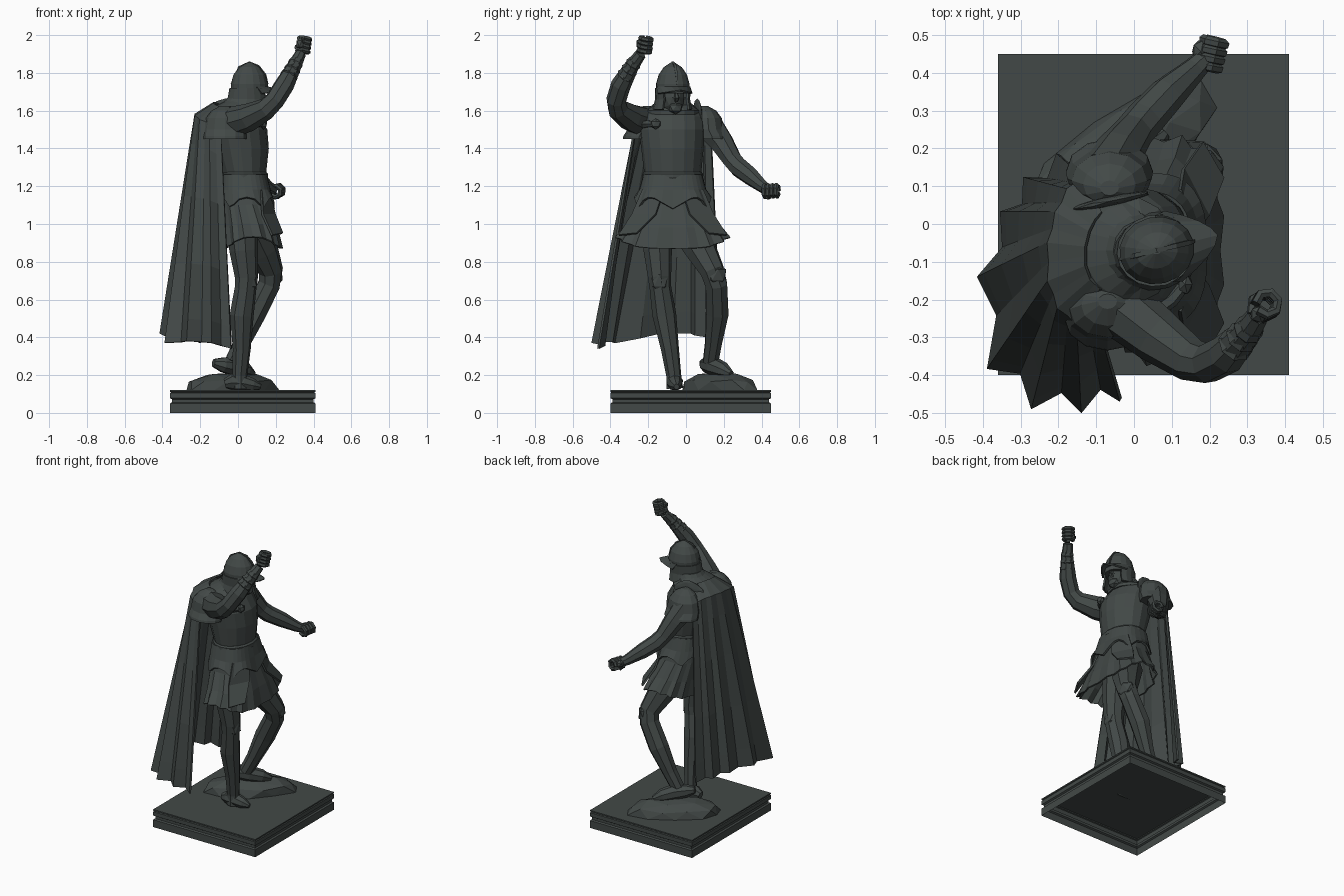
import bpy, bmesh, math, random
from mathutils import Vector as V, Matrix

if "Cube" in bpy.data.objects:
    bpy.data.objects.remove(bpy.data.objects["Cube"])

random.seed(4)
stone = bpy.data.materials.new("dark_green_grey_stone")
stone.diffuse_color = (0.055, 0.066, 0.063, 1)
stone.use_nodes = True
stone.node_tree.nodes["Principled BSDF"].inputs["Base Color"].default_value = stone.diffuse_color


def finish(name, bm):
    bmesh.ops.recalc_face_normals(bm, faces=bm.faces)
    me = bpy.data.meshes.new(name)
    bm.to_mesh(me)
    bm.free()
    me.materials.append(stone)
    ob = bpy.data.objects.new(name, me)
    bpy.context.collection.objects.link(ob)
    return ob


def grid(name, rows, closed=True, caps=(True, True), thick=0):
    """Skin between rows of points."""
    bm = bmesh.new()
    vs = [[bm.verts.new(p) for p in r] for r in rows]
    n = len(rows[0])
    for a, b in zip(vs, vs[1:]):
        for i in range(n if closed else n - 1):
            j = (i + 1) % n
            bm.faces.new((a[i], a[j], b[j], b[i]))
    if closed and caps[0]:
        bm.faces.new(vs[0])
    if closed and caps[1]:
        bm.faces.new(vs[-1])
    ob = finish(name, bm)
    if thick:
        m = ob.modifiers.new("thickness", 'SOLIDIFY')
        m.thickness = thick
        m.offset = 0
    return ob


def loft(name, rings, n=14, caps=(True, True)):
    """Stack of level ellipses: z, cx, cy, rx, ry."""
    return grid(name, [[(cx + rx * math.cos(2 * math.pi * i / n), cy + ry * math.sin(2 * math.pi * i / n), z)
                        for i in range(n)] for z, cx, cy, rx, ry in rings], caps=caps)


def limb(name, pts, n=8):
    """Tube through points x, y, z, radius."""
    ps = [V(p[:3]) for p in pts]
    u, rows = V((0.31, 0.52, 0.8)), []
    for k, p in enumerate(ps):
        t = (ps[min(k + 1, len(ps) - 1)] - ps[max(k - 1, 0)]).normalized()
        u = (u - t * u.dot(t)).normalized()
        w = t.cross(u)
        rows.append([p + (u * math.cos(2 * math.pi * i / n) + w * math.sin(2 * math.pi * i / n)) * pts[k][3]
                     for i in range(n)])
    return grid(name, rows)


def blob(name, c, r, turn=0, sub=2, jitter=0, floor=None):
    bm = bmesh.new()
    bmesh.ops.create_icosphere(bm, subdivisions=sub, radius=1)
    rot = Matrix.Rotation(math.radians(turn), 3, 'Z')
    for v in bm.verts:
        k = 1 + random.uniform(-jitter, jitter)
        v.co = V(c) + rot @ V([v.co[i] * r[i] * k for i in range(3)])
        if floor is not None:
            v.co.z = max(v.co.z, floor)
    return finish(name, bm)


# Plinth: grooved shell, open underneath
x0, x1, y0, y1 = -0.36, 0.41, -0.40, 0.45
prof = [(0, 0), (0, .05), (.01, .056), (.01, .072), (0, .078), (0, .104), (.006, .108), (0, .112), (0, .12)]
grid("plinth", [[(x0 + d, y0 + d, z), (x1 - d, y0 + d, z), (x1 - d, y1 - d, z), (x0 + d, y1 - d, z)]
                for d, z in prof], caps=(False, True))
blob("rock", (-.04, .175, .12), (.29, .125, .095), 35, 2, .1, .12)

# Legs and feet
limb("right_leg", [(.02, -.14, 1.02, .09), (.03, -.15, .86, .076), (.045, -.14, .72, .062), (.04, -.135, .66, .058),
                   (.02, -.115, .52, .064), (.02, -.085, .34, .048), (.01, -.065, .2, .04), (.01, -.06, .13, .045)])
limb("left_leg", [(.06, 0, 1.0, .1), (.13, .08, .86, .085), (.175, .14, .75, .066), (.165, .16, .68, .062),
                  (.09, .165, .53, .064), (.02, .145, .37, .047), (-.03, .13, .27, .043)])
blob("right_knee_plate", (.07, -.14, .7), (.04, .055, .07), 0, 1)
blob("left_knee_plate", (.195, .16, .73), (.045, .06, .065), 15, 1)
limb("right_foot", [(-.07, -.06, .155, .025), (-.03, -.06, .165, .045), (.03, -.06, .16, .043),
                    (.08, -.055, .148, .034), (.12, -.05, .138, .015)])
limb("left_foot", [(-.13, .09, .265, .022), (-.08, .11, .255, .042), (-.02, .15, .245, .05),
                   (.04, .2, .225, .042), (.08, .24, .205, .018)])

# Pleated skirt and pointed waist plates
def spread(v):
    return math.copysign(abs(v) ** 0.75, v)


def skirt_row(z, cx, rx, ry, fold, lift, n=32, teeth=0):
    row = []
    for i in range(n):
        a = 2 * math.pi * i / n
        f = 1 + (fold if i % 2 else -fold)
        zz = z + lift * abs(math.sin(a)) ** 3 + teeth * abs(math.sin(3 * a))
        row.append((cx + rx * f * spread(math.cos(a)), -.07 + ry * f * spread(math.sin(a)), zz))
    return row


grid("skirt", [skirt_row(1.24, .03, .115, .145, 0, 0), skirt_row(1.1, .04, .125, .18, .01, 0),
               skirt_row(.98, .065, .14, .24, .025, .02), skirt_row(.87, .08, .15, .295, .04, .06)],
     caps=(True, False), thick=.01)
grid("waist_plates", [skirt_row(1.26, .03, .118, .15, 0, 0), skirt_row(1.18, .037, .13, .172, 0, 0),
                      skirt_row(1.08, .047, .142, .2, 0, 0, teeth=.06)], caps=(False, False), thick=.012)
# Hanging hip plates at the front corners
for nm, s in (("left", 1), ("right", -1)):
    grid(nm + "_hip_plate", [[(.165, -.07 + s * .05, 1.17), (.12, -.07 + s * .16, 1.18)],
                             [(.195, -.07 + s * .09, 1.05), (.13, -.07 + s * .215, 1.05)],
                             [(.235, -.07 + s * .19, .95), (.18, -.07 + s * .285, .94)]], closed=False, thick=.012)

# Breastplate, belt and collar
loft("breastplate", [(1.2, .03, -.07, .11, .145), (1.26, .03, -.07, .118, .15), (1.4, .015, -.072, .148, .165),
                     (1.5, .0, -.075, .155, .175), (1.57, -.03, -.075, .145, .17), (1.62, -.03, -.07, .1, .12),
                     (1.65, 0, -.07, .07, .085)], 16)
loft("belt", [(1.235, .03, -.07, .125, .155), (1.245, .03, -.07, .13, .16), (1.265, .03, -.07, .13, .16),
              (1.275, .03, -.07, .12, .153)], 16)
loft("collar", [(1.58, -.02, -.07, .135, .145), (1.6, -.02, -.07, .135, .145), (1.63, 0, -.07, .09, .1),
                (1.67, .02, -.07, .075, .08)], 14)

# Head and helmet, turned slightly to the figure's left
TURN = math.radians(14)


def head(x, y, z):
    return (.06 + x * math.cos(TURN) - y * math.sin(TURN), -.07 + x * math.sin(TURN) + y * math.cos(TURN), z)


def head_arc(rx, ry, z, a0, a1, n, back=0):
    out = []
    for i in range(n):
        a = math.radians(a0 + (a1 - a0) * i / (n - 1))
        c = math.cos(a)
        out.append(head(rx * c + min(c, 0) * back, ry * math.sin(a), z))
    return out


blob("face", (.065, -.07, 1.67), (.075, .062, .095), 14, 2)
blob("beard", head(.06, 0, 1.615), (.03, .04, .035), 14, 1)
limb("nose", [(*head(.07, 0, 1.7), .008), (*head(.088, 0, 1.665), .014), (*head(.075, 0, 1.65), .01)], 5)
grid("helmet_dome", [head_arc(rx, ry, z, 0, 337.5, 16) for z, rx, ry in
                     ((1.69, .1, .088), (1.74, .1, .089), (1.79, .086, .075), (1.83, .056, .048), (1.855, .012, .01))])
grid("helmet_neck_guard", [head_arc(.1, .089, 1.72, 50, 310, 14), head_arc(.096, .086, 1.66, 45, 315, 14, .015),
                           head_arc(.1, .098, 1.605, 45, 315, 14, .06)], closed=False, thick=.012)
grid("helmet_peak", [head_arc(.095, .088, 1.725, -80, 80, 9),
                     [head(.165 - .12 * abs(t) ** 1.6, .092 * t, 1.705 - .015 * abs(t))
                      for t in [(i - 4) / 4 for i in range(9)]]], closed=False, thick=.01)
limb("helmet_crest", [(*head(.1, 0, 1.74), .006), (*head(.086, 0, 1.79), .009), (*head(.05, 0, 1.835), .009),
                      (*head(0, 0, 1.855), .008), (*head(-.055, 0, 1.83), .009), (*head(-.098, 0, 1.74), .006)], 4)

# Arms
limb("right_arm", [(-.06, -.2, 1.53, .085), (.06, -.295, 1.565, .074), (.15, -.36, 1.61, .058),
                   (.195, -.37, 1.655, .053), (.245, -.345, 1.735, .053), (.3, -.285, 1.84, .038),
                   (.33, -.24, 1.9, .03)])
limb("left_arm", [(-.08, .12, 1.52, .08), (-.04, .19, 1.43, .065), (0, .245, 1.34, .053), (.03, .28, 1.3, .053),
                  (.09, .345, 1.25, .048), (.16, .41, 1.195, .033), (.19, .44, 1.18, .028)])
# Flared cuffs on both wrists
for nm, a, b, r in (("right", V((.265, -.325, 1.775)), V((.315, -.265, 1.87)), .05),
                    ("left", V((.1, .355, 1.24)), V((.16, .41, 1.195)), .044)):
    for k in range(3):
        p, q = a.lerp(b, k / 3), a.lerp(b, (k + .8) / 3)
        limb(f"{nm}_cuff_{k + 1}", [(*p, r * .75), (*p.lerp(q, .3), r - .004 * k), (*q, r * .7)])


# Gripping hands: four curled fingers around an empty hole, and a palm
def hand(nm, c, axis, palm):
    axis, palm = V(axis).normalized(), V(palm)
    palm = (palm - axis * palm.dot(axis)).normalized()
    side = axis.cross(palm)
    for k in range(4):
        o = V(c) + axis * (k - 1.5) * .022
        limb(f"{nm}_finger_{k + 1}", [(*(o + palm * .03 * math.cos(t) + side * .03 * math.sin(t)), .0135)
                                      for t in [math.radians(-20 + 54 * j) for j in range(7)]], 6)
    blob(nm + "_palm", V(c) + palm * .03, (.026, .026, .036) if nm == "right" else (.026, .034, .026), 0, 1)
    t = V(c) - axis * .02
    limb(nm + "_thumb", [(*(t + palm * .035 - side * .015), .015), (*(t - side * .035), .014),
                         (*(t - palm * .025 - side * .025), .01)], 6)


hand("right", (.348, -.215, 1.948), (.15, .15, 1), (-.5, -.7, 0))
hand("left", (.205, .45, 1.175), (.25, 1, .05), (-1, 0, .3))

# Shoulder plates
for nm, c, s in (("left", (-.065, .115), 1), ("right", (-.07, -.225), -1)):
    x, y = c
    loft(nm + "_shoulder_plate", [(1.45, x, y + s * .025, .115, .085), (1.465, x, y + s * .022, .115, .085),
                                  (1.5, x, y + s * .005, .112, .08), (1.56, x, y, .1, .075),
                                  (1.6, x, y - s * .01, .07, .055), (1.625, x, y - s * .02, .025, .02)], 12)
blob("left_shoulder_flange", (-.065, .06, 1.57), (.11, .014, .095), 12, 2)

# Cape: folded sheet from shoulders to hem
top = [(-.09, -.275, 1.49), (-.15, -.265, 1.53), (-.2, -.22, 1.55), (-.225, -.15, 1.57), (-.225, -.05, 1.58),
       (-.205, .03, 1.58), (-.175, .09, 1.57), (-.14, .13, 1.54)]
hem = [(-.035, -.465, .34), (-.14, -.495, .37), (-.27, -.485, .38), (-.385, -.38, .37), (-.41, -.14, .42),
       (-.35, .03, .42), (-.29, .12, .4), (-.2, .185, .37)]


def resample(pts):
    out = []
    for a, b in zip(pts, pts[1:]):
        out += [V(a), V(a).lerp(V(b), .5)]
    return out + [V(pts[-1])]


T, H = resample(top), resample(hem)
rows = [[p.lerp(V((-.03, -.07, 1.64)), .5) + V((0, 0, .03)) for p in T]]
for t in (0, .12, .35, .65, .9, 1):
    row = []
    for i, (a, b) in enumerate(zip(T, H)):
        p = a.lerp(b, t)
        mid = V((-.1, -.12, p.z))
        row.append(p.lerp(mid, .03 + .1 * t) if i % 2 else p)
    rows.append(row)
grid("cape", rows, closed=False, thick=.012)
# Cape strap and clasp across the chest
limb("cape_strap", [(-.08, -.285, 1.5, .02), (.03, -.25, 1.52, .022), (.1, -.2, 1.53, .02), (.135, -.16, 1.53, .015)], 6)
blob("cape_clasp", (.135, -.16, 1.53), (.022, .03, .03), 0, 1)
